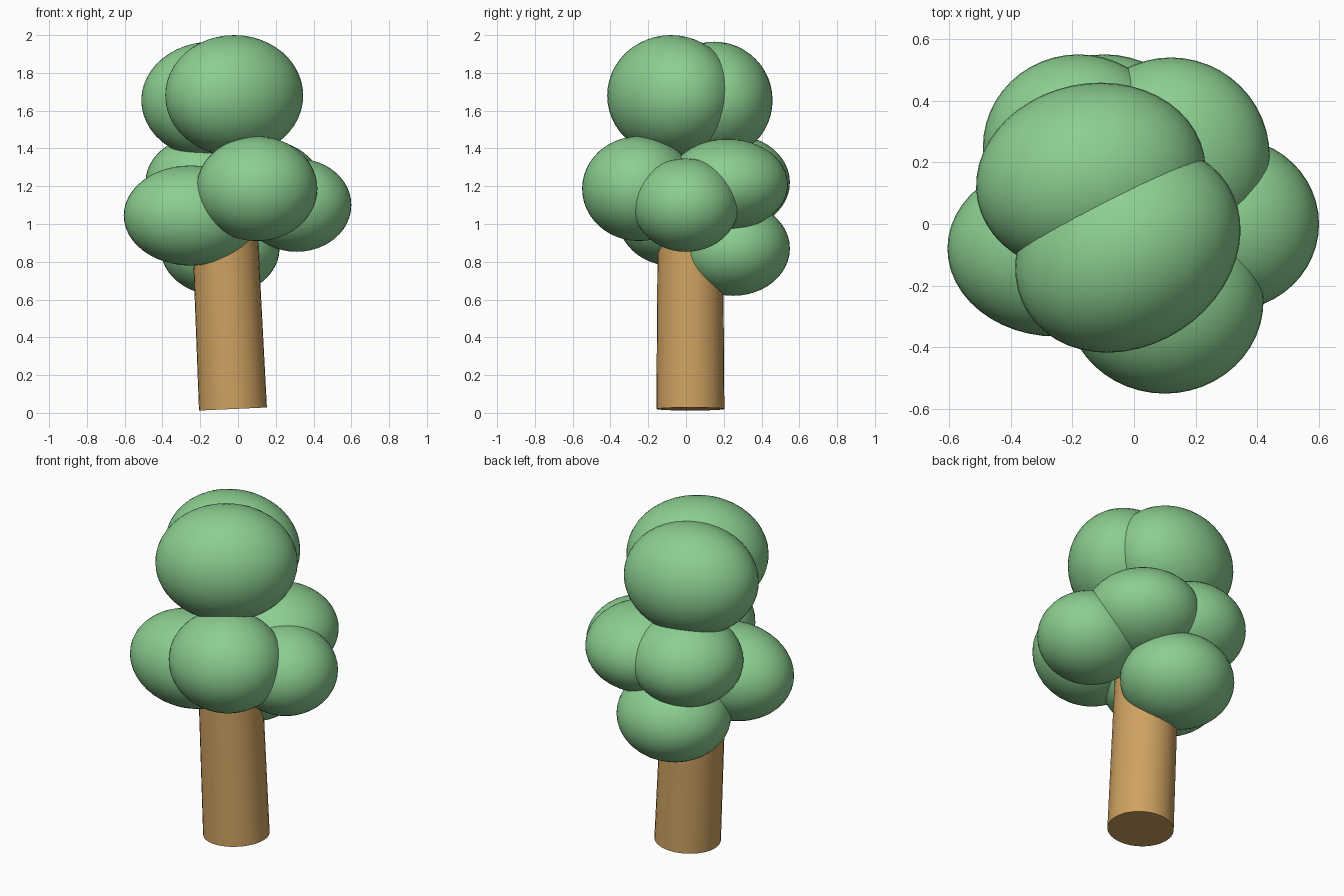
import bpy
from math import radians

if "Cube" in bpy.data.objects:
    bpy.data.objects.remove(bpy.data.objects["Cube"])


def material(name, rgb):
    m = bpy.data.materials.new(name)
    m.diffuse_color = (*rgb, 1)
    m.use_nodes = True
    m.node_tree.nodes["Principled BSDF"].inputs["Base Color"].default_value = m.diffuse_color
    return m


leaf = material("leaf_green", (0.26, 0.62, 0.28))
bark = material("bark_brown", (0.62, 0.36, 0.12))

# Foliage clumps: name, centre, radii, turn about z
clumps = [
    ("foliage_top_front", (-0.02, -0.08, 1.68), (0.385, 0.315, 0.32), 33),
    ("foliage_top_back", (-0.14, 0.15, 1.655), (0.375, 0.305, 0.31), 12),
    ("foliage_front", (0.10, -0.25, 1.187), (0.32, 0.30, 0.277), 0),
    ("foliage_left", (-0.25, -0.08, 1.045), (0.355, 0.285, 0.265), 0),
    ("foliage_right", (0.31, 0.0, 1.10), (0.29, 0.28, 0.247), 0),
    ("foliage_back_right", (0.12, 0.22, 1.21), (0.32, 0.32, 0.24), 0),
    ("foliage_back_left", (-0.18, 0.25, 1.22), (0.31, 0.30, 0.25), 0),
    ("foliage_low_back", (-0.095, 0.25, 0.87), (0.315, 0.30, 0.25), 0),
]
for name, centre, radii, turn in clumps:
    bpy.ops.mesh.primitive_uv_sphere_add(
        segments=48, ring_count=24, radius=1, location=centre,
        rotation=(0, 0, radians(turn)))
    ob = bpy.context.object
    ob.name = name
    ob.scale = radii
    ob.data.materials.append(leaf)
    bpy.ops.object.shade_smooth()

# Trunk: slightly leaning, barely tapered cylinder running up into the foliage
length, lean = 1.1, radians(-2.6)
bpy.ops.mesh.primitive_cone_add(
    vertices=32, radius1=0.18, radius2=0.172, depth=length,
    location=(-0.027 - 0.045 * length / 2, 0.023, 0.02 + length / 2),
    rotation=(0, lean, 0))
trunk = bpy.context.object
trunk.name = "trunk"
trunk.data.materials.append(bark)
bpy.ops.object.shade_smooth_by_angle(angle=radians(40))
